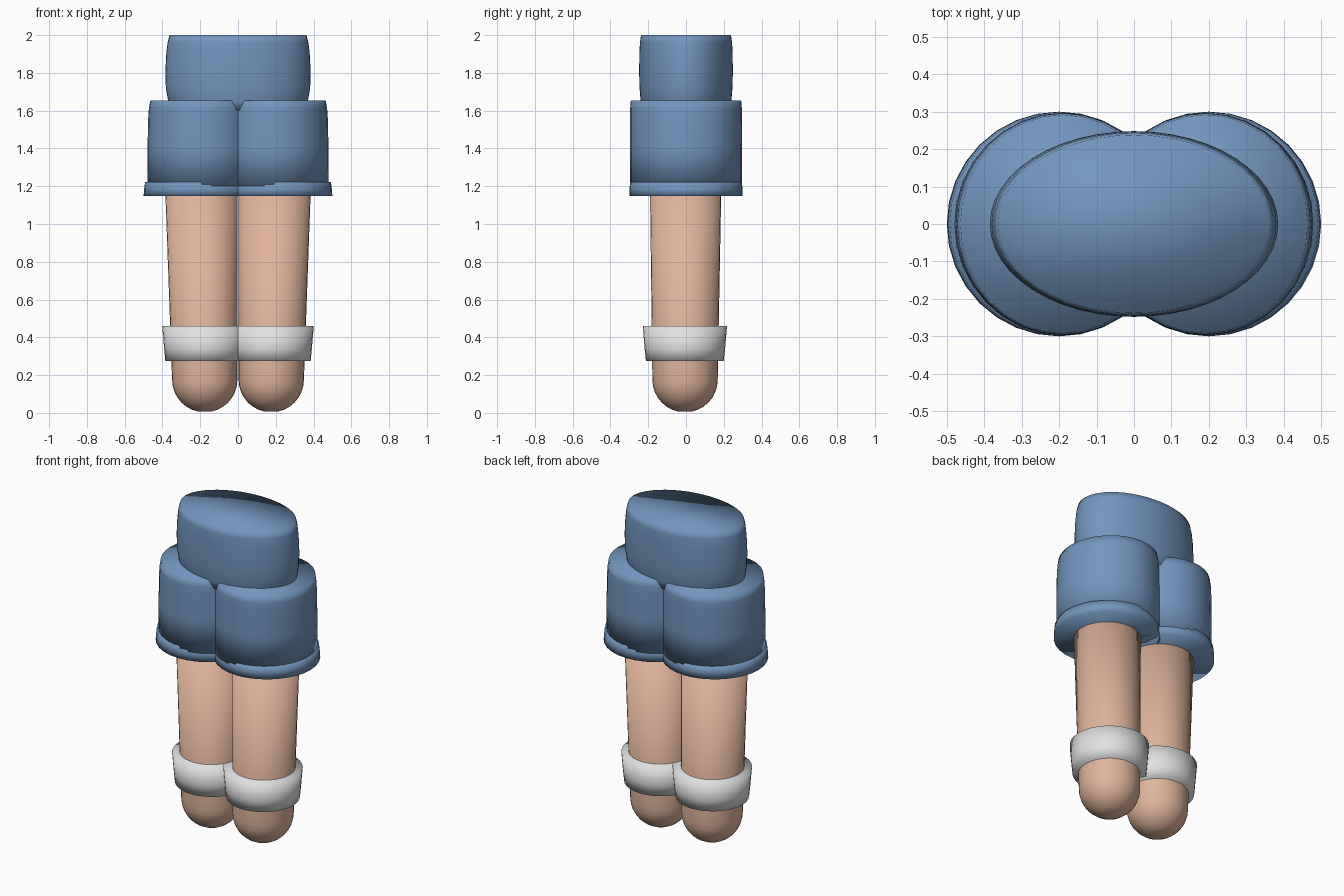
import bpy, bmesh, math

if "Cube" in bpy.data.objects:
    bpy.data.objects.remove(bpy.data.objects["Cube"])


def material(name, rgb):
    m = bpy.data.materials.new(name)
    m.diffuse_color = (*rgb, 1)
    m.use_nodes = True
    m.node_tree.nodes["Principled BSDF"].inputs["Base Color"].default_value = m.diffuse_color
    return m


BLUE = material("denim blue", (0.17, 0.305, 0.515))
SKIN = material("skin", (0.75, 0.46, 0.33))
WHITE = material("sock white", (0.76, 0.76, 0.76))


def loft(name, rings, mat, sides=32):
    """Smooth closed solid through ellipses given as (cx, cy, z, rx, ry)."""
    bm = bmesh.new()
    loops = []
    for cx, cy, z, rx, ry in rings:
        loops.append([bm.verts.new((cx + rx * math.cos(2 * math.pi * i / sides),
                                    cy + ry * math.sin(2 * math.pi * i / sides), z))
                      for i in range(sides)])
    for a, b in zip(loops, loops[1:]):
        for i in range(sides):
            j = (i + 1) % sides
            bm.faces.new((a[i], a[j], b[j], b[i]))
    bm.faces.new(loops[0][::-1])
    bm.faces.new(loops[-1])
    for f in bm.faces:
        f.smooth = True
    me = bpy.data.meshes.new(name)
    bm.to_mesh(me)
    bm.free()
    me.materials.append(mat)
    ob = bpy.data.objects.new(name, me)
    bpy.context.collection.objects.link(ob)
    return ob


# Waist of the shorts
loft("waist", [(0, 0, 1.60, 0.345, 0.225), (0, 0, 1.65, 0.37, 0.24),
               (0, 0, 1.72, 0.382, 0.246), (0, 0, 1.80, 0.385, 0.248),
               (0, 0, 1.90, 0.38, 0.247), (0, 0, 1.96, 0.373, 0.244),
               (0, 0, 2.00, 0.363, 0.238)], BLUE, 48)

for side, s in (("left", -1), ("right", 1)):
    # Short trouser leg and its hem
    x = 0.19 * s
    loft(side + "_shorts_leg", [(x, 0, 1.20, 0.29, 0.296), (x, 0, 1.40, 0.289, 0.297),
                                (x, 0, 1.55, 0.286, 0.297), (x, 0, 1.61, 0.282, 0.296),
                                (x, 0, 1.655, 0.274, 0.292)], BLUE)
    x = 0.2 * s
    loft(side + "_hem", [(x, 0, 1.147, 0.3, 0.3), (x, 0, 1.185, 0.297, 0.299),
                         (x, 0, 1.223, 0.292, 0.296)], BLUE)

    # Leg with a rounded foot end
    r, foot = 0.173, []
    for k in range(1, 9):
        a = math.pi / 2 * k / 8
        q = r * math.sin(a)
        foot.append((0.176 * s, -0.005, 0.003 + r * (1 - math.cos(a)), q, q))
    foot.append((0.195 * s, -0.002, 1.20, 0.191, 0.189))
    loft(side + "_leg", foot, SKIN)

    # Ankle sock cuff
    x = 0.176 * s
    loft(side + "_sock_cuff", [(x, -0.006, 0.275, 0.209, 0.206),
                               (x, -0.006, 0.34, 0.215, 0.213),
                               (x, -0.006, 0.46, 0.225, 0.223)], WHITE)
